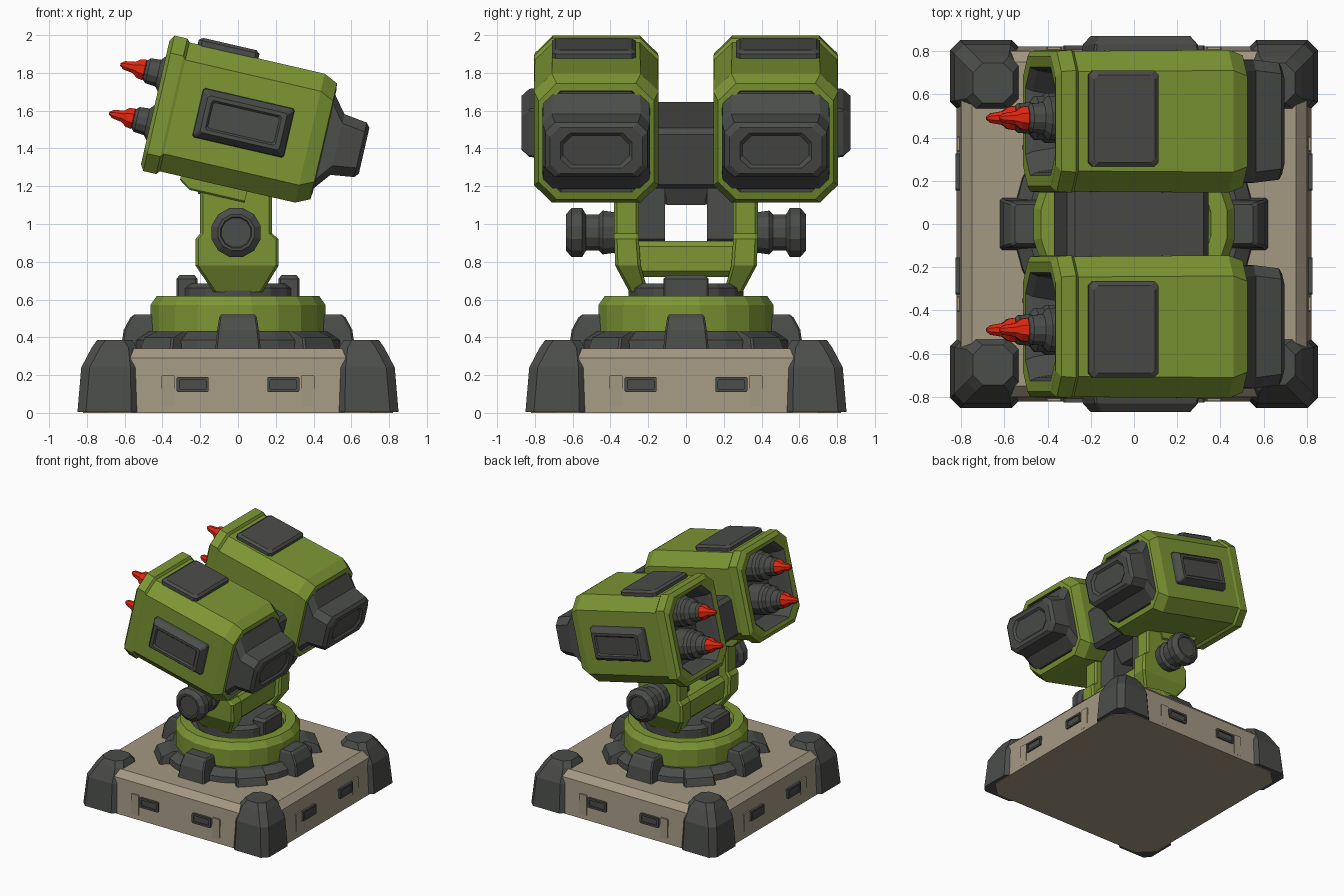
import bpy, bmesh
from math import sin, cos, pi, radians
from mathutils import Matrix, Vector

cube = bpy.data.objects.get("Cube")
if cube:
    bpy.data.objects.remove(cube)


def material(name, rgb):
    m = bpy.data.materials.new(name)
    m.use_nodes = True
    m.diffuse_color = (*rgb, 1)
    m.node_tree.nodes["Principled BSDF"].inputs["Base Color"].default_value = (*rgb, 1)
    return m


GREEN, DARK, BEIGE, RED = range(4)
MATS = [material("olive_green", (0.205, 0.305, 0.034)),
        material("dark_grey", (0.07, 0.074, 0.068)),
        material("beige", (0.37, 0.315, 0.225)),
        material("warning_red", (0.75, 0.02, 0.006))]
IDENT = Matrix.Identity(4)


def place(axis, t, u, v):
    return Vector({"x": (t, u, v), "y": (u, t, v), "z": (u, v, t)}[axis])


def skin(name, rings, mats, matrix=IDENT):
    """Bridge consecutive rings; each ring's material paints the band after it."""
    bm = bmesh.new()
    loops = [[bm.verts.new(matrix @ p) for p in ring] for ring in rings]
    n = len(loops[0])
    for a, b, m in zip(loops, loops[1:], mats):
        for i in range(n):
            j = (i + 1) % n
            bm.faces.new((a[i], a[j], b[j], b[i])).material_index = m
    bm.faces.new(loops[0]).material_index = mats[0]
    bm.faces.new(loops[-1]).material_index = mats[-1]
    bmesh.ops.recalc_face_normals(bm, faces=bm.faces)
    mesh = bpy.data.meshes.new(name)
    bm.to_mesh(mesh)
    bm.free()
    for m in MATS:
        mesh.materials.append(m)
    obj = bpy.data.objects.new(name, mesh)
    bpy.context.collection.objects.link(obj)
    return obj


def loft(name, axis, sections, mats, chamfer=0.02, matrix=IDENT):
    """Sections are (t, u0, u1, v0, v1): rectangles with cut corners."""
    c = chamfer
    rings = []
    for t, a, b, d, e in sections:
        pts = [(a + c, d), (b - c, d), (b, d + c), (b, e - c),
               (b - c, e), (a + c, e), (a, e - c), (a, d + c)]
        rings.append([place(axis, t, u, v) for u, v in pts])
    if isinstance(mats, int):
        mats = [mats] * len(rings)
    return skin(name, rings, mats, matrix)


def lathe(name, axis, profile, mats, sides, matrix=IDENT):
    """Profile is a list of (t, radius)."""
    rings = [[place(axis, t, r * cos(2 * pi * (i + .5) / sides), r * sin(2 * pi * (i + .5) / sides))
              for i in range(sides)] for t, r in profile]
    if isinstance(mats, int):
        mats = [mats] * len(rings)
    return skin(name, rings, mats, matrix)


def turn(angle):
    return Matrix.Rotation(angle, 4, "Z")


# Square base with a sloped top edge
loft("base", "z", [(z, -h, h, -h, h) for z, h in ((0, .82), (.29, .80), (.34, .75))], BEIGE, .12)

for k in range(4):
    rot = turn(k * pi / 2)
    # Corner armour
    loft("corner_guard", "z", [(.004, .52, .85, .52, .85), (.24, .525, .83, .525, .83),
                               (.345, .535, .775, .535, .775), (.387, .56, .745, .56, .745)],
         DARK, .045, rot)
    # Side vents and trim panels
    for s in (-1, 1):
        x = s * .24
        loft("side_vent", "y", [(-.80, x - .085, x + .085, .11, .19), (-.826, x - .085, x + .085, .11, .19),
                                (-.826, x - .07, x + .07, .125, .175), (-.815, x - .07, x + .07, .125, .175)],
             DARK, .006, rot)
        loft("side_trim", "y", [(-.80, s * .37 - .035, s * .37 + .035, .03, .2),
                                (-.819, s * .37 - .035, s * .37 + .035, .03, .2)], BEIGE, .005, rot)
    # Tall lugs on the axes, low lugs on the diagonals
    loft("tall_lug", "z", [(.34, .4, .62, -.12, .12), (.44, .4, .605, -.11, .11),
                           (.505, .4, .57, -.1, .1), (.52, .42, .55, -.09, .09)], DARK, .01, rot)
    loft("low_lug", "z", [(.34, .4, .62, -.12, .12), (.40, .4, .60, -.11, .11),
                          (.43, .4, .52, -.1, .1)], DARK, .01, turn(pi / 4 + k * pi / 2))

# Turntable
lathe("gear_ring", "z", [(.33, .56), (.385, .555), (.43, .49)], DARK, 24)
lathe("turntable_ring", "z", [(.42, .47), (.57, .47), (.62, .435), (.62, .36), (.58, .345)],
      [GREEN, GREEN, GREEN, GREEN, DARK], 20)
lathe("turntable_hub", "z", [(.57, .31), (.66, .31), (.685, .28)], DARK, 16)
for s in (-1, 1):
    x = s * .27
    loft("hub_block", "z", [(.6, x - .055, x + .055, -.12, .12), (.71, x - .055, x + .055, -.12, .12),
                            (.73, x - .04, x + .04, -.1, .1)], DARK, .01)

# Yoke
loft("yoke_crossbar", "y", [(-.27, -.18, .17, .72, .91), (.27, -.18, .17, .72, .91)], GREEN, .03)
for s in (-1, 1):
    side = Matrix.Diagonal((1, s, 1, 1))
    loft("yoke_arm", "z", [(.64, -.13, .13, .2, .30), (.78, -.225, .215, .24, .375),
                           (.92, -.225, .215, .25, .38), (.95, -.2, .18, .25, .38),
                           (1.26, -.2, .18, .25, .38)], GREEN, .015, side)
    loft("yoke_inner_pad", "y", [(.11, -.11, .11, .9, 1.25), (.26, -.13, .13, .9, 1.25)], DARK, .02, side)
    lathe("pivot_knob", "y", [(.37, .11), (.44, .12), (.46, .10), (.53, .10), (.55, .135),
                              (.605, .135), (.635, .10), (.635, .085), (.625, .08)], DARK, 12,
          side @ Matrix.Translation((-.01, 0, .955)))

# Tilted launcher assembly
TILT = Matrix.Translation((.01, 0, 1.54)) @ Matrix.Rotation(radians(13), 4, "Y")
loft("centre_block", "y", [(-.16, -.33, .34, -.29, .04), (.16, -.33, .34, -.29, .04)], DARK, .03, TILT)
loft("centre_mount", "z", [(-.42, -.13, .13, -.12, .12), (-.28, -.16, .16, -.14, .14)], DARK, .02, TILT)

POD_Y = .475
for s in (-1, 1):
    m = TILT @ Matrix.Diagonal((1, s, 1, 1))

    def sec(t, hy, hz, y=POD_Y, z=0):
        return (t, y - hy, y + hy, z - hz, z + hz)

    # Pod shell with a muzzle recess and an exhaust recess
    loft("pod_shell", "x",
         [sec(-.28, .21, .27), sec(-.425, .235, .29), sec(-.455, .25, .305), sec(-.46, .30, .335),
          sec(-.44, .325, .368), sec(-.37, .33, .368), sec(-.355, .325, .35), sec(.38, .33, .35),
          sec(.455, .305, .315), sec(.46, .285, .275), sec(.41, .27, .26)],
         [DARK, DARK] + [GREEN] * 7 + [DARK, DARK], .095, m)
    # Exhaust nozzle
    loft("exhaust_nozzle", "x",
         [sec(.40, .28, .27), sec(.455, .28, .26), sec(.53, .285, .165), sec(.655, .27, .148),
          sec(.675, .245, .125), sec(.675, .19, .095), sec(.66, .175, .08)], DARK, .05, m)
    # Outer side panel with a sunken centre
    loft("side_panel", "y",
         [(y, .02 - a, .02 + a, -b, b) for y, a, b in
          ((.79, .25, .135), (.83, .245, .13), (.87, .215, .10), (.87, .19, .08), (.858, .18, .07))],
         DARK, .01, m)
    # Roof hatch
    loft("roof_hatch", "z", [(.33, -.31, .02, .265, .71), (.375, -.31, .02, .265, .71),
                             (.39, -.29, 0, .285, .69)], DARK, .02, m)
    # Bracket under the pod
    loft("pod_bracket", "x", [(-.24, .24, .39, -.37, -.33), (-.18, .24, .39, -.41, -.33),
                              (.12, .24, .39, -.41, -.33)], GREEN, .008, m)
    # Two stacked missiles
    for z in (.155, -.11):
        spot = m @ Matrix.Translation((0, .49, z))
        lathe("missile_body", "x", [(-.25, .12), (-.40, .12), (-.42, .105), (-.455, .105),
                                    (-.48, .075), (-.535, .07), (-.555, .05)], DARK, 12, spot)
        lathe("missile_tip", "x", [(-.54, .045), (-.555, .06), (-.585, .055), (-.61, .034),
                                   (-.665, .024), (-.685, .008)], RED, 8, spot)
